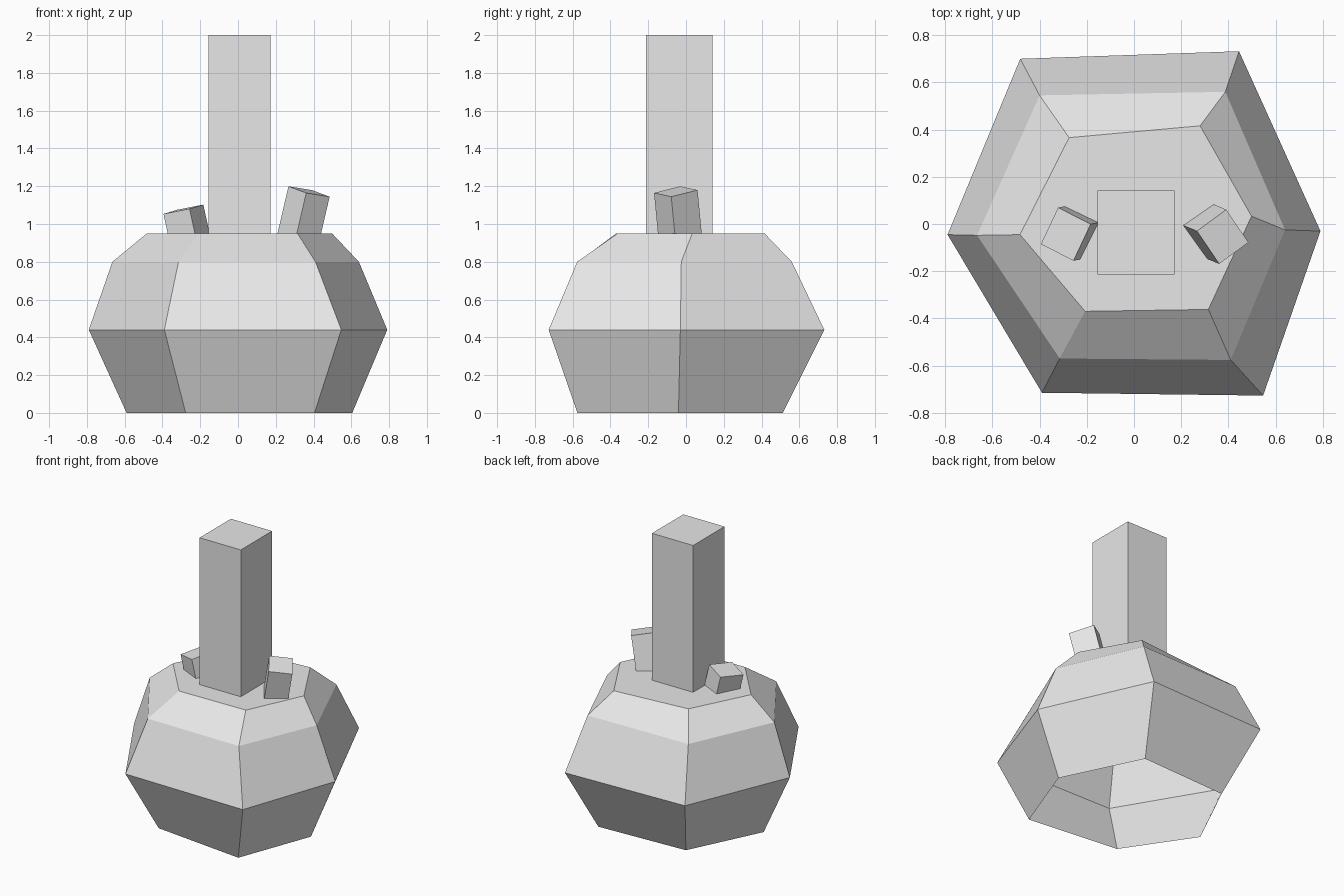
import bpy
import bmesh
from mathutils import Vector, Matrix

if "Cube" in bpy.data.objects:
    bpy.data.objects.remove(bpy.data.objects["Cube"])

grey = bpy.data.materials.new("light_grey")
grey.diffuse_color = (0.8, 0.8, 0.8, 1)
grey.use_nodes = True
grey.node_tree.nodes["Principled BSDF"].inputs["Base Color"].default_value = grey.diffuse_color


def finish(bm, name):
    mesh = bpy.data.meshes.new(name)
    bmesh.ops.recalc_face_normals(bm, faces=bm.faces)
    bm.to_mesh(mesh)
    bm.free()
    mesh.materials.append(grey)
    obj = bpy.data.objects.new(name, mesh)
    bpy.context.collection.objects.link(obj)
    return obj


def block(name, top_centre, u, v, depth):
    """Box hanging below a top face that has edge vectors u and v."""
    u, v, top = Vector(u), Vector(v), Vector(top_centre)
    up = u.cross(v).normalized()
    w = up * depth
    m = Matrix((u, v, w)).transposed().to_4x4()
    m.translation = top - w / 2
    bm = bmesh.new()
    bmesh.ops.create_cube(bm, size=1, matrix=m)
    finish(bm, name)


# Lumpy six-sided vessel, open underneath: hand-shaped rings from bottom to top
rings = [
    (0.00, [(-.59, -.035), (-.277, -.50), (.405, -.575), (.605, -.04), (.335, .512), (-.337, .482)]),
    (0.44, [(-.79, -.045), (-.39, -.715), (.547, -.727), (.79, -.03), (.445, .732), (-.482, .70)]),
    (0.80, [(-.665, -.048), (-.315, -.57), (.41, -.576), (.64, -.025), (.387, .56), (-.40, .545)]),
    (0.95, [(-.483, -.045), (-.207, -.37), (.315, -.362), (.498, .033), (.28, .416), (-.275, .366)]),
]
bm = bmesh.new()
loops = [[bm.verts.new((x, y, z)) for x, y in pts] for z, pts in rings]
for low, high in zip(loops, loops[1:]):
    for i in range(6):
        j = (i + 1) % 6
        bm.faces.new((low[i], low[j], high[j], high[i]))
bm.faces.new(loops[-1])
finish(bm, "vessel_body")

# Tall square neck
block("neck", (0.008, -0.036, 2.0), (0.326, 0, 0), (0, 0.354, 0), 1.06)

# Two small leaning stubs beside the neck
block("left_stub", (-0.289, -0.043, 1.078), (0.138, -0.07, 0.027), (0.073, 0.155, 0.022), 0.17)
block("right_stub", (0.376, -0.054, 1.172), (0.094, -0.139, -0.035), (0.124, 0.091, -0.02), 0.28)
